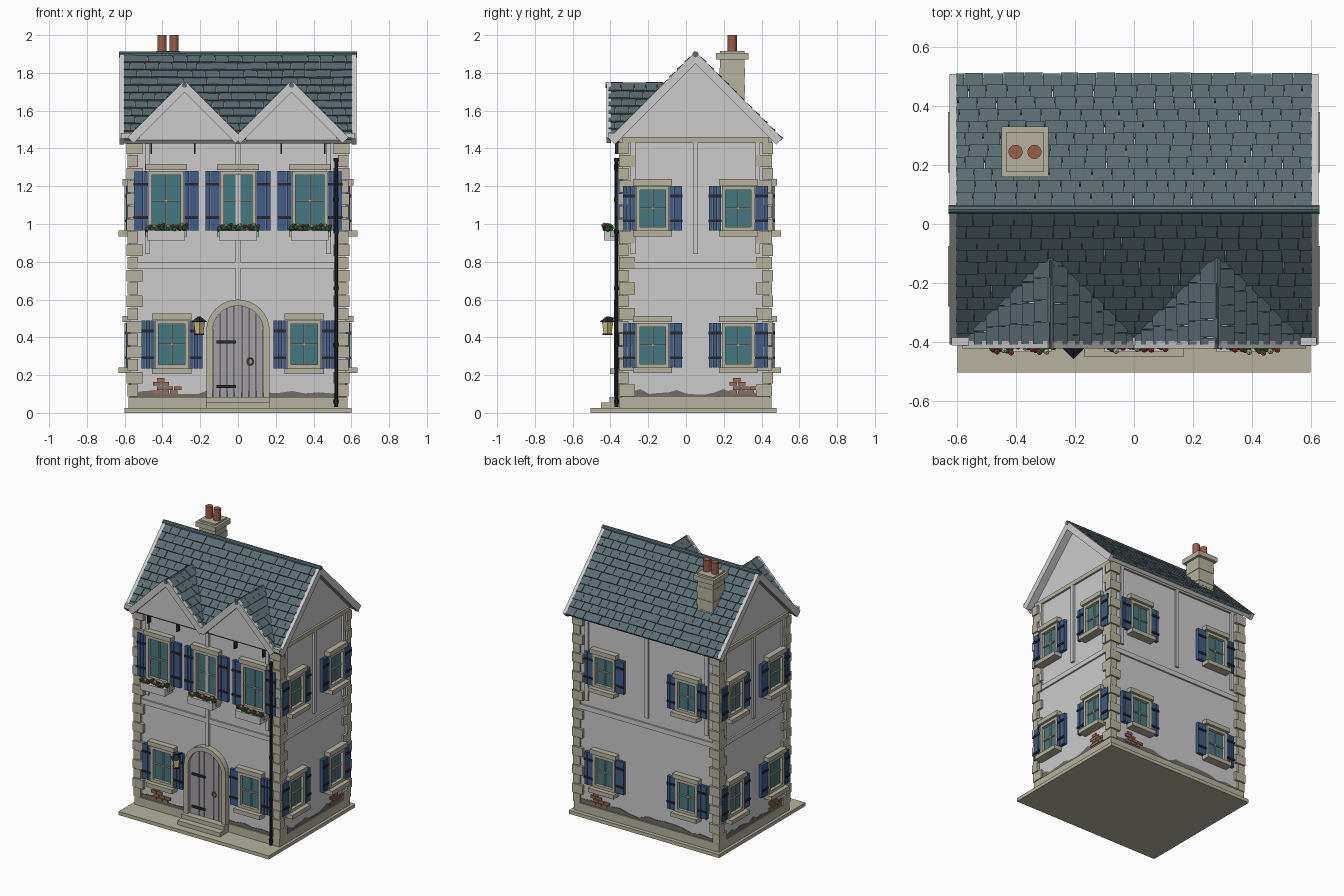
import bpy, bmesh, random
from math import pi, cos, sin, sqrt, radians
from mathutils import Matrix, Vector

if "Cube" in bpy.data.objects:
    bpy.data.objects.remove(bpy.data.objects["Cube"])

random.seed(4)
T = lambda x, y, z: Matrix.Translation((x, y, z))
R = lambda deg, axis: Matrix.Rotation(radians(deg), 4, axis)
I = Matrix.Identity(4)
parts = {}
COL = dict(stone=(.47, .45, .34), slate=(.10, .15, .17), blue=(.05, .11, .25), glass=(.06, .19, .22),
           dark=(.02, .022, .03), clay=(.33, .11, .06), brick=(.32, .15, .10), stain=(.16, .15, .14),
           green=(.03, .16, .04), red=(.5, .04, .03), white=(.75, .65, .55), lamp=(.75, .6, .25),
           brass=(.2, .17, .08), wood=(.36, .35, .36))


def part(name, col=None):
    if name not in parts:
        parts[name] = (bmesh.new(), col)
    return parts[name][0]


def box(name, col, M, lo, hi):
    c = [(a + b) / 2 for a, b in zip(lo, hi)]
    s = [b - a for a, b in zip(lo, hi)]
    bmesh.ops.create_cube(part(name, col), size=1, matrix=M @ T(*c) @ Matrix.Diagonal((*s, 1)))


def rod(name, col, M, a, b, r, n=10, r2=None):
    a, b = Vector(a), Vector(b)
    rot = (b - a).to_track_quat('Z', 'Y').to_matrix().to_4x4()
    bmesh.ops.create_cone(part(name, col), cap_ends=True, segments=n, radius1=r, radius2=r if r2 is None else r2,
                          depth=(b - a).length, matrix=M @ Matrix.Translation((a + b) / 2) @ rot)


def prism(name, col, M, pts, y0, y1):
    """Extrude an XZ outline from y0 to y1."""
    bm = part(name, col)
    f = bm.faces.new([bm.verts.new(M @ Vector((x, y0, z))) for x, z in pts])
    ext = bmesh.ops.extrude_face_region(bm, geom=[f], use_keep_orig=True)['geom']
    d = M.to_3x3() @ Vector((0, y1 - y0, 0))
    bmesh.ops.translate(bm, vec=d, verts=[v for v in ext if isinstance(v, bmesh.types.BMVert)])


# wall frames: local x along the wall, local -y outwards
FRONT, BACK = T(0, -.34, 0), T(0, .44, 0) @ R(180, 'Z')
RIGHT, LEFT = T(.57, .05, 0) @ R(90, 'Z'), T(-.57, .05, 0) @ R(-90, 'Z')

# ground slab, plinth, walls with side gables
box('ground_slab', 'stone', I, (-.6, -.505, 0), (.6, .48, .025))
box('plinth', 'stone', I, (-.58, -.352, .025), (.58, .452, .085))
prism('walls', None, R(90, 'Z'), [(-.34, .025), (-.34, 1.465), (.05, 1.855), (.44, 1.465), (.44, .025)], -.57, .57)

# corner quoins
for sx in (-1, 1):
    for yc, sy in ((-.34, -1), (.44, 1)):
        for i in range(20):
            lx, ly, out = (.085, .055, .02) if i % 2 else (.055, .085, .015)
            xs = sorted((sx * (.57 + out), sx * (.57 + out - lx)))
            ys = sorted((yc + sy * out, yc + sy * (out - ly)))
            z = .087 + i * .0675
            box('quoins', 'stone', I, (xs[0], ys[0], z), (xs[1], ys[1], z + .063))


def window(M, u, z0, z1, w, shutter):
    M = M @ T(u, 0, 0)
    h, t = w / 2, .02
    box('window_glass', 'glass', M, (-h + t, -.008, z0), (h - t, .01, z1))
    for s in (-1, 1):
        xs = sorted((s * h, s * (h - t)))
        box('window_frames', 'stone', M, (xs[0], -.03, z0), (xs[1], .01, z1))
        # planked shutter with two straps
        a = h + .002 if s > 0 else -h - .002 - shutter
        for k in range(3):
            p = shutter / 3
            box('shutters', 'blue', M, (a + k * p + .001, -.024, z0), (a + (k + 1) * p - .001, .005, z1))
        for zz in (.22, .78):
            zc = z0 + (z1 - z0) * zz
            box('shutter_straps', 'dark', M, (a, -.031, zc - .007), (a + shutter, -.02, zc + .007))
    box('window_frames', 'stone', M, (-h, -.03, z1 - t), (h, .01, z1))
    box('window_frames', 'stone', M, (-h, -.03, z0), (h, .01, z0 + t))
    box('window_bars', 'stone', M, (-.004, -.016, z0), (.004, .01, z1))
    zm = (z0 + z1) / 2
    box('window_bars', 'stone', M, (-h + t, -.016, zm - .004), (h - t, .01, zm + .004))
    box('lintels', 'stone', M, (-h - .015, -.042, z1 + .005), (h + .015, .01, z1 + .037))
    box('sills', 'stone', M, (-h - .015, -.062, z0 - .03), (h + .015, .01, z0))


# windows on all sides
for u in (-.38, 0, .38):
    window(FRONT, u, .965, 1.28, .19, .075)
    M = FRONT @ T(u, 0, 0)
    box('flower_boxes', None, M, (-.1, -.095, .912), (.1, 0, .965))
    for i in range(9):
        p = Vector((-.095 + i * .024, random.uniform(-.085, -.06), .972 + random.uniform(0, .012)))
        bmesh.ops.create_icosphere(part('leaves', 'green'), subdivisions=1, radius=.02, matrix=M @ Matrix.Translation(p))
        c = ('red', 'white', 'red')[i % 3]
        bmesh.ops.create_icosphere(part('blossoms_' + c, c), subdivisions=1, radius=.011,
                                   matrix=M @ Matrix.Translation(p + Vector((.01, -.014, .014))))
for s in (-1, 1):
    window(FRONT, s * .35, .235, .49, .18, .07)
for M, us in ((RIGHT, .227), (LEFT, .227), (BACK, .33)):
    for s in (-1, 1):
        for z in (.24, .965):
            window(M, s * us, z, z + .235, .175, .068)

# trim bands, studs, worn plaster and exposed brick
for M, half, bu in ((FRONT, .57, -.39), (BACK, .57, -.39), (RIGHT, .39, .24), (LEFT, .39, .24)):
    box('floor_band', None, M, (-half, -.012, .765), (half, .01, .8))
    box('top_plate', 'stone', M, (-half, -.014, 1.43), (half, .01, 1.46))
    for u in (-(half - .09), 0, half - .09) if half > .5 else (-.33, 0, .33):
        z0 = .6 if M is FRONT and u == 0 else .84
        box('studs', None, M, (u - .013, -.014, z0), (u + .013, .01, 1.43))
    n = 16
    top = [(half - 2 * half * i / n, .105 + random.uniform(-.008, .022)) for i in range(n + 1)]
    prism('worn_plaster', 'stain', M, [(-half, .08), (half, .08)] + top, -.004, .002)
    for r, cols in enumerate((3, 3, 2, 1)):
        for c in range(cols):
            u = bu - .06 + c * .045 + (r % 2) * .02
            box('exposed_bricks', 'brick', M, (u, -.009, .1 + r * .022), (u + .041, .005, .119 + r * .022))

# arched door: surround, planks, straps, ring, steps
SP, RO, RI = .432, .168, .135
arc = lambda r: [(r * cos(pi * i / 16), SP + r * sin(pi * i / 16)) for i in range(17)]
prism('door_surround', 'stone', FRONT,
      [(RO, .085)] + arc(RO) + [(-RO, .085), (-RI, .085)] + arc(RI)[::-1] + [(RI, .085)], -.04, .005)
for i in range(7):
    a, b = (-RI + 2 * RI * (i + k) / 7 + g for k, g in ((0, .0015), (1, -.0015)))
    top = [(b + (a - b) * k / 4) for k in range(5)]
    prism('door_planks', 'wood', FRONT, [(a, .085), (b, .085)] +
          [(x, SP + sqrt(max(0, RI * RI - x * x))) for x in top], -.018, .005)
for z in (.14, .375):
    box('door_straps', 'dark', FRONT, (-.115, -.027, z - .008), (-.01, -.015, z + .008))
for i in range(12):
    p = [(.065 + .015 * cos(k * pi / 6), -.026, .272 + .018 * sin(k * pi / 6)) for k in (i, i + 1)]
    rod('door_ring', 'brass', FRONT, *p, .004, 6)
box('steps', 'stone', FRONT, (-.17, -.11, .02), (.17, 0, .055))
box('steps', 'stone', FRONT, (-.17, -.065, .055), (.17, 0, .085))

# lantern
L = T(-.205, -.415, 0)
rod('lantern_glass', 'lamp', L, (0, 0, .42), (0, 0, .48), .021, 4, .03)
rod('lantern_metal', 'dark', L, (0, 0, .48), (0, 0, .51), .044, 4, .008)
rod('lantern_metal', 'dark', L, (0, 0, .412), (0, 0, .42), .026, 4)
rod('lantern_metal', 'dark', L, (0, 0, .505), (0, .08, .49), .005, 6)
# drainpipe with collars
rod('drainpipe', 'dark', I, (.52, -.368, .03), (.52, -.368, 1.35), .01)
for z in (.06, .36, .66, .96, 1.13, 1.34):
    rod('drainpipe', 'dark', I, (.52, -.368, z - .01), (.52, -.368, z + .01), .014)


def tiles(M, length, rows, x0, x1, keep=lambda x, s: True):
    """Overlapping slates; x0 and x1 give the row ends at slope distance s."""
    pitch = length / rows
    for r in range(rows):
        s = r * pitch
        x, end, first = x0(s), x1(s), True
        while x < end - .004:
            w = random.uniform(.058, .078) * (.55 if first and r % 2 else 1)
            w, first = min(w, end - x), False
            if keep(x + w / 2, s):
                m = M @ T(x, s - .006, random.uniform(.010, .014)) @ R(-8, 'X')
                box('roof_slates', 'slate', m, (.001, 0, -.008), (w - .001, pitch * 1.2, .008))
            x += w


# main roof: decks, slates, bargeboards, ridge
SL = .445 * sqrt(2)
EAVE = T(0, -.445, 1.445) @ R(45, 'X')
clear = lambda x, s: 1.738 - abs(abs(x) - .283) < 1.445 + s * .707 + .045
for M, keep in ((T(0, .05, 0) @ EAVE, clear), (T(0, .05, 0) @ R(180, 'Z') @ EAVE, lambda x, s: True)):
    box('roof_deck', None, M, (-.605, 0, -.025), (.605, SL, 0))
    tiles(M, SL, 11, lambda s: -.605, lambda s: .605, keep)
    for s in (-1, 1):
        box('bargeboards', None, M @ T(s * .615, 0, 0), (-.012, -.005, -.03), (.012, SL + .005, .016))
rod('ridge_cap', 'slate', I, (-.63, .05, 1.898), (.63, .05, 1.898), .016)

# twin front gables
DL = .283 * sqrt(2)
for cx in (-.283, .283):
    prism('gable_fronts', None, T(cx, 0, 0), [(-.283, 1.445), (.283, 1.445), (0, 1.725)], -.4, -.12)
    yend = lambda s: 1.475 + s * .707 - 1.84
    for a in (90, -90):
        M = T(cx, 0, 0) @ R(a, 'Z') @ T(0, -.283, 1.455) @ R(45, 'X')
        if a > 0:
            tiles(M, DL, 7, lambda s: -.41, yend)
        else:
            tiles(M, DL, 7, lambda s: -yend(s), lambda s: .41)
        y = -.41 if a > 0 else .41
        box('gable_bargeboards', None, M, (y - .012, -.01, -.028), (y + .012, DL + .004, .016))
    rod('gable_ridges', 'slate', T(cx, 0, 0), (0, -.425, 1.735), (0, -.09, 1.735), .014)
for x, h in ((-.57, .05), (0, .04), (.57, .05)):
    box('eave_returns', None, T(x, -.4, 1.465), (-h, -.012, -.012), (h, .015, .016))
for x in (-.46, -.23, .23, .46):
    box('eave_brackets', 'dark', T(x, -.36, 1.4), (-.004, -.015, -.03), (.004, .02, .04))

# chimney of stone courses, cap and two pots
C = T(-.37, .245, 0)
for i in range(6):
    g = .003 * (i % 2)
    box('chimney', 'stone', C, (-.066 + g, -.068 + g, 1.6 + i * .045), (.066 - g, .068 - g, 1.645 + i * .045))
box('chimney', 'stone', C, (-.08, -.086, 1.87), (.08, .086, 1.905))
box('chimney', 'stone', C, (-.064, -.066, 1.905), (.064, .066, 1.917))
for s in (-1, 1):
    rod('chimney_pots', 'clay', C, (s * .032, 0, 1.9), (s * .032, 0, 2.0), .024, 14)

# turn every collected part into an object
mats = {}
for name, (bm, col) in parts.items():
    bmesh.ops.recalc_face_normals(bm, faces=bm.faces)
    me = bpy.data.meshes.new(name)
    bm.to_mesh(me)
    bm.free()
    if col:
        if col not in mats:
            mats[col] = bpy.data.materials.new(col)
            mats[col].diffuse_color = (*COL[col], 1)
        me.materials.append(mats[col])
    bpy.context.collection.objects.link(bpy.data.objects.new(name, me))

for m in bpy.data.materials:
    if m.users and not m.is_grease_pencil:
        m.use_nodes = True
        m.node_tree.nodes["Principled BSDF"].inputs["Base Color"].default_value = m.diffuse_color
